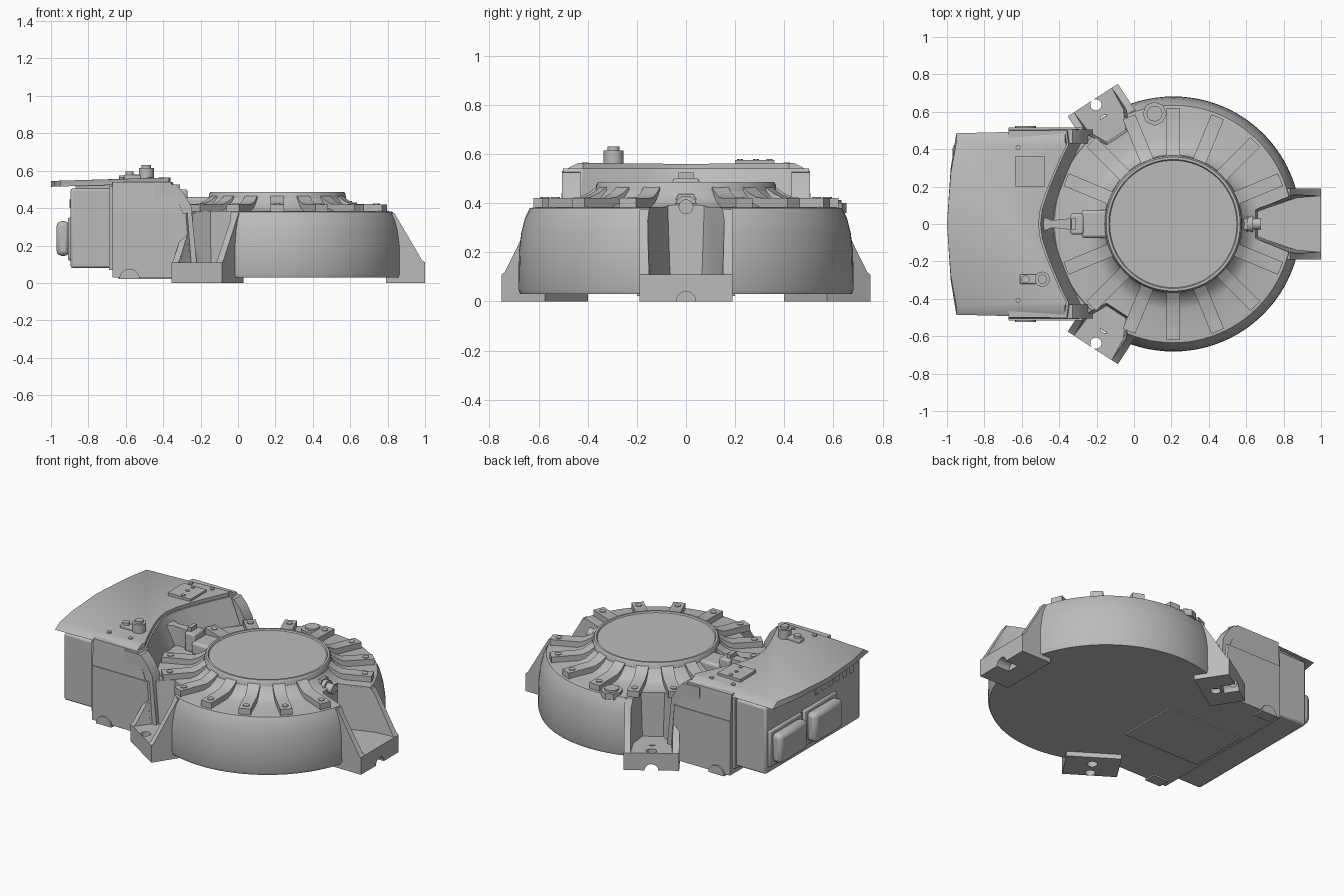
import bpy, bmesh, math
from math import sin, cos, pi, radians
from mathutils import Matrix, Vector

if "Cube" in bpy.data.objects:
    bpy.data.objects.remove(bpy.data.objects["Cube"], do_unlink=True)

grey = bpy.data.materials.new("cast_grey")
grey.use_nodes = True
grey.diffuse_color = (0.5, 0.5, 0.5, 1)
grey.node_tree.nodes["Principled BSDF"].inputs["Base Color"].default_value = (0.5, 0.5, 0.5, 1)

CX = 0.21  # drum axis


def finish(name, bm, matrix=None):
    if matrix:
        bm.transform(matrix)
    bmesh.ops.recalc_face_normals(bm, faces=bm.faces)
    me = bpy.data.meshes.new(name)
    bm.to_mesh(me)
    bm.free()
    me.materials.append(grey)
    ob = bpy.data.objects.new(name, me)
    bpy.context.collection.objects.link(ob)
    return ob


def prism(name, low, a, b, high=None, axis="z", matrix=None):
    """Extrude an outline from a to b along z (outline xy) or y (outline xz)."""
    put = (lambda p, d: (p[0], p[1], d)) if axis == "z" else (lambda p, d: (p[0], d, p[1]))
    bm = bmesh.new()
    lo = [bm.verts.new(put(p, a)) for p in low]
    hi = [bm.verts.new(put(p, b)) for p in (high or low)]
    bm.faces.new(lo)
    bm.faces.new(hi)
    n = len(lo)
    for i in range(n):
        j = (i + 1) % n
        bm.faces.new((lo[i], lo[j], hi[j], hi[i]))
    return finish(name, bm, matrix)


def box(name, x, y, z, matrix=None, bevel=0):
    ob = prism(name, [(x[0], y[0]), (x[1], y[0]), (x[1], y[1]), (x[0], y[1])], *z, matrix=matrix)
    if bevel:
        m = ob.modifiers.new("bevel", "BEVEL")
        m.width, m.segments = bevel, 2
    return ob


def revolve(name, profile, steps=72, matrix=None):
    bm = bmesh.new()
    vs = [bm.verts.new((r, 0, z)) for r, z in profile]
    es = [bm.edges.new(p) for p in zip(vs, vs[1:])]
    bmesh.ops.spin(bm, geom=vs + es, cent=(0, 0, 0), axis=(0, 0, 1), angle=2 * pi, steps=steps)
    bmesh.ops.remove_doubles(bm, verts=bm.verts, dist=1e-4)
    return finish(name, bm, matrix)


def rod(name, r, start, end, sides=20, matrix=None):
    start, end = Vector(start), Vector(end)
    d = end - start
    m = Matrix.Translation(start) @ d.to_track_quat("Z", "Y").to_matrix().to_4x4()
    return revolve(name, [(0, 0), (r, 0), (r, d.length), (0, d.length)], sides, matrix @ m if matrix else m)


def smooth(ob, angle=30):
    bpy.ops.object.select_all(action="DESELECT")
    bpy.context.view_layer.objects.active = ob
    ob.select_set(True)
    bpy.ops.object.shade_smooth_by_angle(angle=radians(angle))


def cut(ob, cutters):
    bpy.context.view_layer.objects.active = ob
    for c in cutters:
        m = ob.modifiers.new("cut", "BOOLEAN")
        m.operation, m.solver, m.object = "DIFFERENCE", "EXACT", c
        bpy.ops.object.modifier_apply(modifier=m.name)


def around(deg):
    return Matrix.Translation((CX, 0, 0)) @ Matrix.Rotation(radians(deg), 4, "Z")


# Round housing and the raised hub in its middle
drum = revolve("drum_housing", [(0, .03), (.675, .03), (.682, .05), (.68, .2), (.67, .28), (.655, .34),
                                (.635, .38), (.6, .385), (.46, .385), (.42, .4), (.385, .43), (.37, .45), (0, .45)],
               96, around(0))
hub = revolve("hub_cap", [(0, .43), (.37, .43), (.365, .475), (.358, .486), (.345, .486), (.34, .478), (0, .478)],
              72, around(0))
lower_block = box("lower_block", (-.67, -.15), (-.515, .515), (.03, .375))
castings = [drum, lower_block]

# Three feet, each with side gussets and an open pocket
pockets, feet = [], []
for name, deg, hw, r0, w0, holes in (("right_foot", 0, .19, .45, .065, (.62, .71)),
                                     ("back_foot", 123, .16, .56, .06, (.66, .76)),
                                     ("front_foot", -123, .16, .56, .06, (.66, .76))):
    m = around(deg)
    side = [(.5, .032), (.58, .032), (.58, 0), (.79, 0), (.79, .11), (.775, .12), (.625, .375), (.5, .375)]
    foot = prism(name, side, -hw, hw, axis="y", matrix=m)
    w1 = hw - .05
    low = [(r0, -w0), (r0 + .02, -w0 - .01), (.66, -w1), (.9, -w1 - .02),
           (.9, w1 + .02), (.66, w1), (r0 + .02, w0 + .01), (r0, w0)]
    high = [(x - .015, y * 1.2) for x, y in low]
    pocket = prism(name + "_pocket", low, .11, .5, high, matrix=m)
    bores = [rod("bore", .03, (r, 0, -.1), (r, 0, .12), matrix=m) for r in holes]
    bores.append(rod("bore", .04, (.7, 0, 0), (.9, 0, 0), matrix=m))
    cut(foot, [pocket] + bores)
    pockets += [pocket] + bores
    feet.append(foot)
for ob in castings:
    cut(ob, [p for p in pockets if "pocket" in p.name])
for p in pockets:
    bpy.data.objects.remove(p, do_unlink=True)

# Radial ribs with bolted ends
for i in range(16):
    if i % 8:
        m = around(i * 22.5)
        prism("rib", [(.34, .38), (.62, .38), (.62, .42), (.44, .422), (.4, .44), (.36, .468), (.34, .468)],
              -.036, .036, axis="y", matrix=m)
        rod("rib_bolt", .019, (.575, 0, .41), (.575, 0, .425), 14, m)

# Plug on the rim and cable connector beside the hub
rod("rim_plug_base", .064, (.11, .59, .36), (.11, .59, .4), 8)
rod("rim_plug_cap", .042, (.11, .59, .39), (.11, .59, .412), 16)
for r, a, b, n in ((.045, .5, .58, 20), (.06, .575, .61, 6), (.045, .61, .635, 20), (.03, .63, .68, 20)):
    rod("hub_connector", r, (a, 0, .385), (b, 0, .385), n)

# Control box with scooped face towards the hub
half = [(-.36, .5), (-.35, .42), (-.38, .36), (-.42, .27), (-.46, .17), (-.49, .08)]
scoop = half + [(-.5, 0)] + [(x, -y) for x, y in reversed(half)]
low = [(x + .07, y * 1.02) for x, y in scoop]
prism("control_box", low + [(-.67, -.51), (-.67, .51)], .36, .54, scoop + [(-.67, -.5), (-.67, .5)])
rim = [(-.95, -.485), (-.98, -.3), (-1, 0), (-.98, .3), (-.95, .485)]
lid_low = [(x - .01, y) for x, y in scoop] + rim
lid = prism("box_lid", lid_low, .532, .563,
            [(x - .01, max(-.44, min(.44, y))) for x, y in scoop] + [(x, y * .9) for x, y in rim])
for v in lid.data.vertices:
    v.co.z += .03 * min(0, v.co.x + .4)
box("rear_box", (-.895, -.66), (-.475, .475), (.08, .505), bevel=.012)
box("rear_box_neck", (-.87, -.6), (-.46, .46), (.45, .535))
box("rear_box_frame", (-.69, -.66), (-.49, .49), (.07, .515))

# Horns stepping from the box down onto the drum
horn = [(-.45, .1), (-.22, .1), (-.25, .41), (-.29, .48), (-.33, .525), (-.45, .53)]
for s in (-1, 1):
    prism("box_horn", horn, s * .43, s * .505, axis="y")
    arch = [(-.58 + .055 * cos(k * pi / 10), .02 + .055 * sin(k * pi / 10)) for k in range(11)]
    prism("side_boss", arch, s * .45, s * .525, axis="y")

# Duct joining the box to the hub
prism("duct_spine", [(-.5, -.045), (-.44, -.02), (-.34, -.03), (-.34, .03), (-.44, .02), (-.5, .045)], .37, .5)
box("duct_block", (-.34, -.27), (-.055, .055), (.38, .5), bevel=.01)
box("duct_clip", (-.335, -.31), (-.03, .03), (.5, .525))
box("duct_neck", (-.28, -.14), (-.075, .075), (.38, .46), bevel=.015)

# Sockets and vents on the back of the box
for y in (.29, -.06):
    box("socket_flange", (-.91, -.88), (y - .165, y + .165), (.12, .35), bevel=.01)
    box("socket", (-.97, -.9), (y - .14, y + .14), (.145, .33), bevel=.025)
for k in range(6):
    y = -.04 - k * .07
    box("vent", (-.9, -.89), (y - .02, y + .02), (.4, .45), bevel=.004)

# Lid fittings
box("lid_plate", (-.635, -.475), (.2, .36), (.555, .575))
for x, y in ((-.555, .34), (-.555, .285), (-.54, .22)):
    rod("plate_screw", .012, (x, y, .57), (x, y, .58), 12)
for x in (-.62, -.47):
    for y in (-.41, .41):
        rod("lid_screw", .013, (x, y, .55), (x, y, .566), 12)
rod("valve_base", .04, (-.49, -.295, .55), (-.49, -.295, .615), 24)
rod("valve_cap", .025, (-.49, -.295, .61), (-.49, -.295, .63), 16)
box("breather_block", (-.61, -.52), (-.32, -.27), (.55, .578), bevel=.006)
rod("breather_cap", .022, (-.58, -.295, .57), (-.58, -.295, .595), 16)

# Underside cover
box("bottom_cover", (-.64, -.1), (-.2, .2), (.022, .05))

for ob in [o for o in bpy.context.scene.objects if o.type == "MESH" and o.data.materials[:] == [grey]]:
    smooth(ob)
